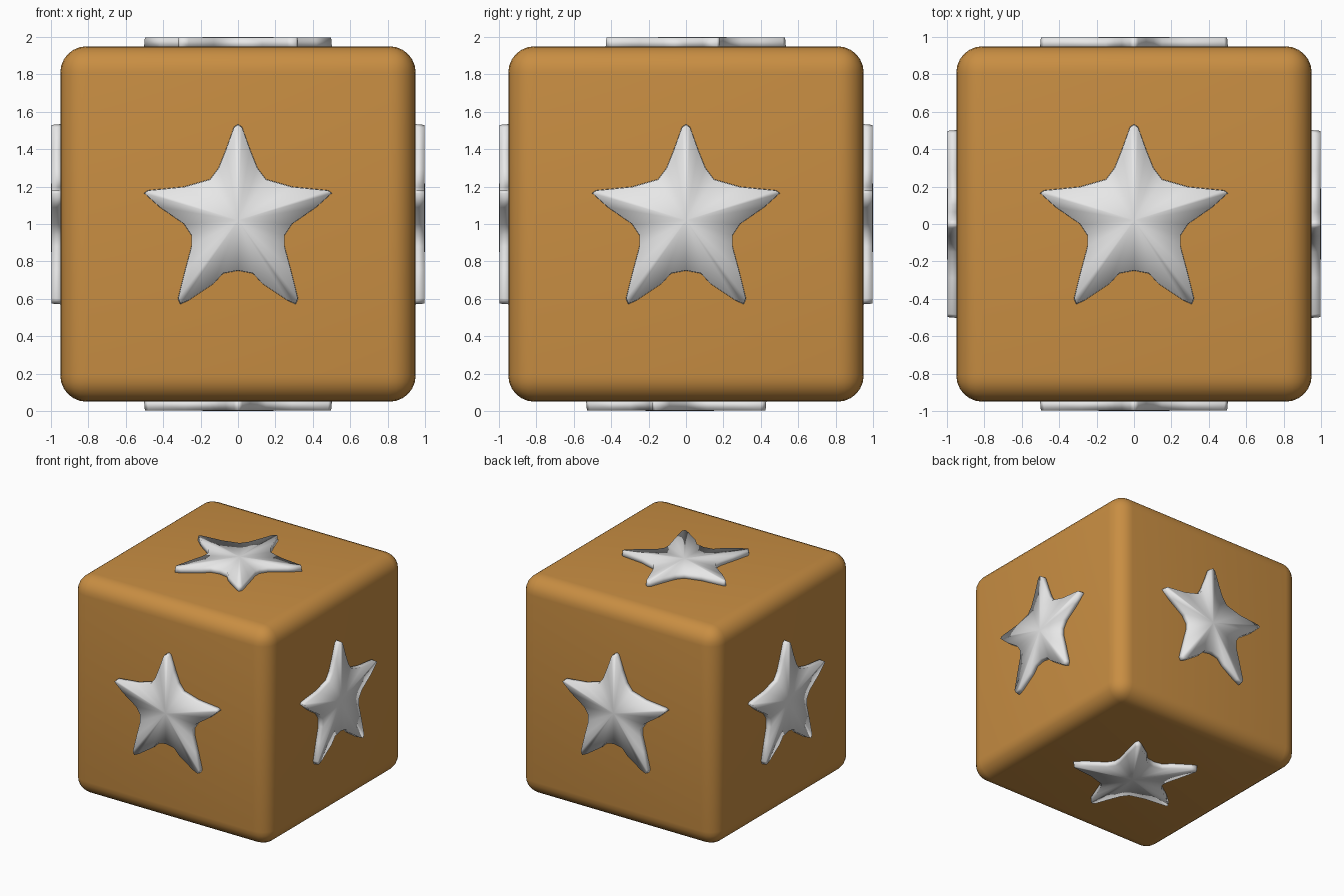
import bpy
import bmesh
from math import radians
from mathutils import Matrix, Vector

if "Cube" in bpy.data.objects:
    bpy.data.objects.remove(bpy.data.objects["Cube"])

HALF = 0.95      # half width of the block
RAISE = 0.05     # how far the stars stand out
MIDDLE = Matrix.Translation((0, 0, 1))


def material(name, colour):
    mat = bpy.data.materials.new(name)
    mat.use_nodes = True
    mat.diffuse_color = colour
    mat.node_tree.nodes["Principled BSDF"].inputs["Base Color"].default_value = colour
    return mat


def finish(bm, name, mat):
    bmesh.ops.recalc_face_normals(bm, faces=bm.faces)
    for face in bm.faces:
        face.smooth = True
    mesh = bpy.data.meshes.new(name)
    bm.to_mesh(mesh)
    bm.free()
    mesh.materials.append(mat)
    obj = bpy.data.objects.new(name, mesh)
    bpy.context.collection.objects.link(obj)
    return obj


orange = material("warm orange", (0.58, 0.27, 0.055, 1))
white = material("soft white", (0.8, 0.8, 0.8, 1))

# Rounded block
bm = bmesh.new()
bmesh.ops.create_cube(bm, size=2 * HALF, matrix=MIDDLE)
bmesh.ops.bevel(bm, geom=bm.edges[:], offset=0.14, segments=6,
                profile=0.5, affect='EDGES')
finish(bm, "block", orange)

# Right half of the star outline, from the top tip to the bottom notch
HALF_STAR = [(0, .535), (.022, .52), (.065, .4), (.105, .3), (.15, .24),
             (.29, .2), (.485, .18), (.503, .165), (.42, .09), (.29, .0),
             (.25, -.06), (.25, -.12), (.285, -.25), (.322, -.4),
             (.31, -.43), (.265, -.41), (.13, -.32), (.08, -.265), (0, -.25)]
OUTLINE = HALF_STAR + [(-x, y) for x, y in HALF_STAR[-2:0:-1]]


def star(name, turn):
    """Raised star whose top fans out from its centre."""
    bm = bmesh.new()
    place = MIDDLE @ turn @ Matrix.Translation((0, 0, HALF))

    def ring(height, scale):
        return [bm.verts.new(place @ Vector((x * scale, y * scale, height)))
                for x, y in OUTLINE]

    base, rim = ring(-0.01, 1), ring(RAISE - 0.004, 0.99)
    centre = bm.verts.new(place @ Vector((0, 0.02, RAISE)))
    for i in range(len(OUTLINE)):
        j = (i + 1) % len(OUTLINE)
        bm.faces.new((base[i], base[j], rim[j], rim[i]))
        bm.faces.new((rim[i], rim[j], centre))
    bm.faces.new(base[::-1])
    finish(bm, name, white)


# One star on every side
upright = Matrix.Rotation(radians(90), 4, 'X')
for name, angle in [("front", 0), ("left", 90), ("back", 180), ("right", 270)]:
    star(name + "_star", Matrix.Rotation(radians(angle), 4, 'Z') @ upright)
star("top_star", Matrix.Identity(4))
star("bottom_star", Matrix.Rotation(radians(180), 4, 'X'))
